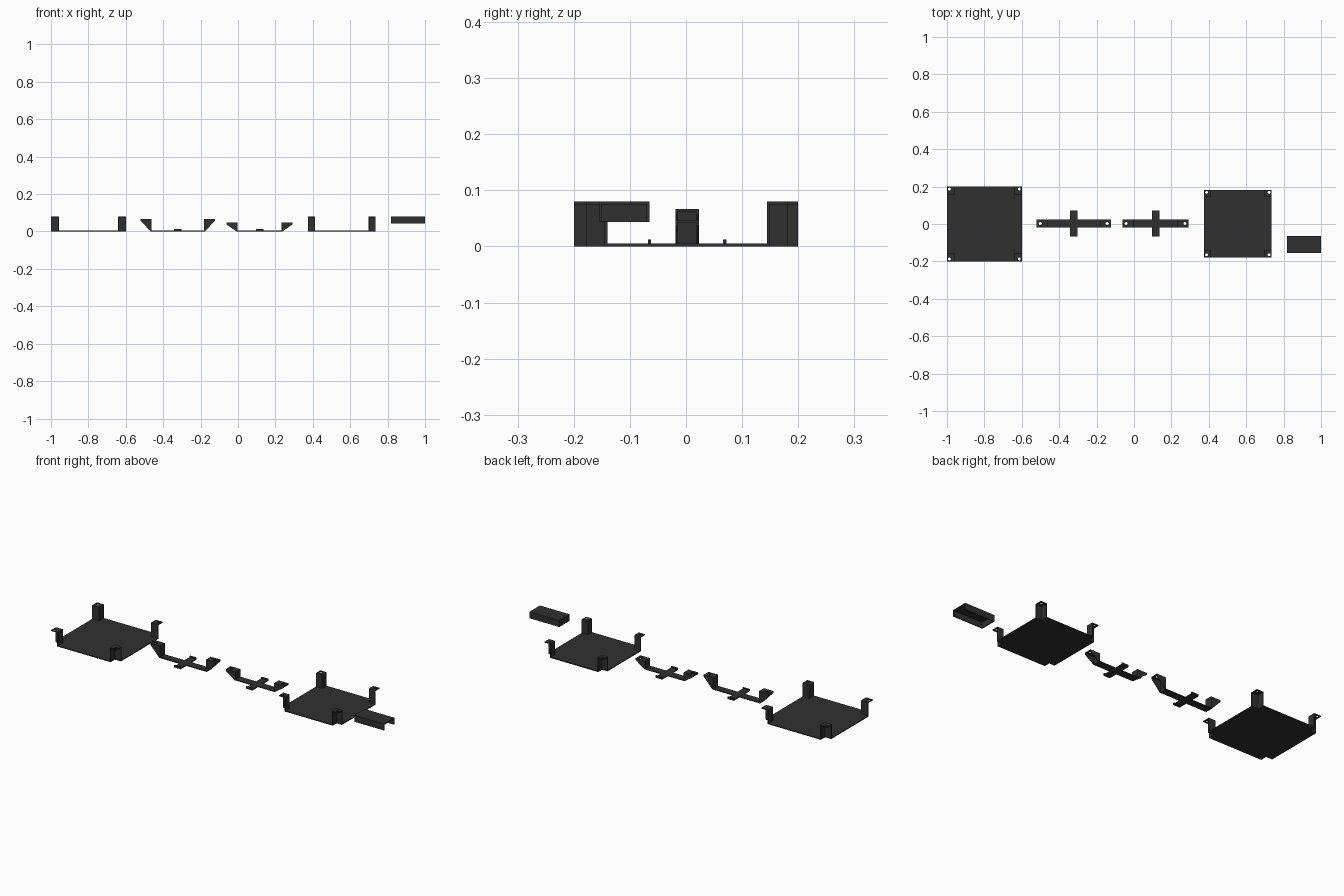
import bpy, bmesh, math
from mathutils import Matrix, Vector

cube = bpy.data.objects.get("Cube")
if cube:
    bpy.data.objects.remove(cube)

mat = bpy.data.materials.new("charcoal plastic")
mat.use_nodes = True
colour = (0.03, 0.03, 0.03, 1)
mat.diffuse_color = colour
mat.node_tree.nodes["Principled BSDF"].inputs["Base Color"].default_value = colour

T = 0.005  # sheet thickness


def prism(name, loops, z0, z1, matrix=Matrix()):
    """Extrude an outline, with optional hole outlines, from z0 to z1."""
    bm = bmesh.new()
    edges = []
    for loop in loops:
        vs = [bm.verts.new((x, y, z0)) for x, y in loop]
        edges += [bm.edges.new((vs[i - 1], vs[i])) for i in range(len(vs))]
    bmesh.ops.triangle_fill(bm, use_beauty=True, use_dissolve=False, edges=edges)
    ext = bmesh.ops.extrude_face_region(bm, geom=bm.faces[:], use_keep_orig=True)
    moved = [g for g in ext["geom"] if isinstance(g, bmesh.types.BMVert)]
    bmesh.ops.translate(bm, verts=moved, vec=(0, 0, z1 - z0))
    bm.transform(matrix)
    bmesh.ops.recalc_face_normals(bm, faces=bm.faces[:])
    mesh = bpy.data.meshes.new(name)
    bm.to_mesh(mesh)
    bm.free()
    mesh.materials.append(mat)
    obj = bpy.data.objects.new(name, mesh)
    bpy.context.collection.objects.link(obj)
    return obj


def rect(x0, x1, y0, y1):
    return [(x0, y0), (x1, y0), (x1, y1), (x0, y1)]


def circle(x, y, r, n=20):
    return [(x + r * math.cos(math.tau * i / n), y + r * math.sin(math.tau * i / n))
            for i in range(n)]


def place(x, y, sx=1, sy=1):
    return Matrix.Translation((x, y, 0)) @ Matrix.Diagonal((sx, sy, 1, 1))


def tray(name, cx, cy, half, height, notch):
    """Square panel with notched corners, each boxed in and capped by a screw tab."""
    h, n = half, half - notch
    outline = []
    for sx, sy in ((1, 1), (-1, 1), (-1, -1), (1, -1)):
        corner = [(sx * h, sy * n), (sx * n, sy * n), (sx * n, sy * h)]
        outline += corner if sx * sy > 0 else corner[::-1]
        m = place(cx, cy, sx, sy)
        wall = [(h, n), (n, n), (n, h), (n - T, h), (n - T, n - T), (h, n - T)]
        prism(name + "_corner_wall", [wall], 0, height, m)
        prism(name + "_screw_tab", [rect(n, h, n, h), circle(h - 0.013, h - 0.013, 0.0075)],
              height - T, height, m)
    prism(name + "_panel", [outline], 0, T, place(cx, cy))


def bracket(name, cx, cy, inner, outer, height):
    """Cross-shaped strap with hollow gusseted ears at both ends."""
    w, a, b = 0.021, 0.02, 0.07
    strap = [(-inner, -w), (-a, -w), (-a, -b), (a, -b), (a, -w), (inner, -w),
             (inner, w), (a, w), (a, b), (-a, b), (-a, w), (-inner, w)]
    prism(name + "_strap", [strap], 0, T, place(cx, cy))
    upright = Matrix.Rotation(math.pi / 2, 4, "X")
    for s in (1, -1):
        m = place(cx, cy, s, 1)
        prism(name + "_end_wall", [rect(inner - T, inner, -w, w)], 0, height, m)
        prism(name + "_ear", [rect(inner, outer, -w, w), circle(outer - 0.019, 0, 0.0085)],
              height - T, height, m)
        side = [(inner, 0), (outer, height - 2 * T), (outer, height), (inner, height)]
        for y0 in (-w, w - 0.004):
            prism(name + "_gusset", [side], -y0 - 0.004, -y0, m @ upright)
        # small upturned lip on each cross arm
        prism(name + "_lip", [rect(-a, a, b - 0.006, b)], 0, 0.012, place(cx, cy, 1, s))


tray("large_tray", -0.8, 0, 0.2, 0.08, 0.037)
tray("small_tray", 0.555, 0.002, 0.18, 0.08, 0.033)
bracket("tall_bracket", -0.322, 0.002, 0.145, 0.198, 0.067)
bracket("short_bracket", 0.115, 0.002, 0.122, 0.176, 0.047)

# Channel cover: roof, two long sides and one closed end, open beneath
x0, x1, y0, y1, z0, z1 = 0.818, 1.0, -0.155, -0.065, 0.044, 0.08
prism("cover_roof", [rect(x0, x1, y0, y1)], z1 - T, z1)
sides = [(x0, y0), (x1, y0), (x1, y0 + T), (x0 + T, y0 + T),
         (x0 + T, y1 - T), (x1, y1 - T), (x1, y1), (x0, y1)]
prism("cover_sides", [sides], z0, z1 - T)
